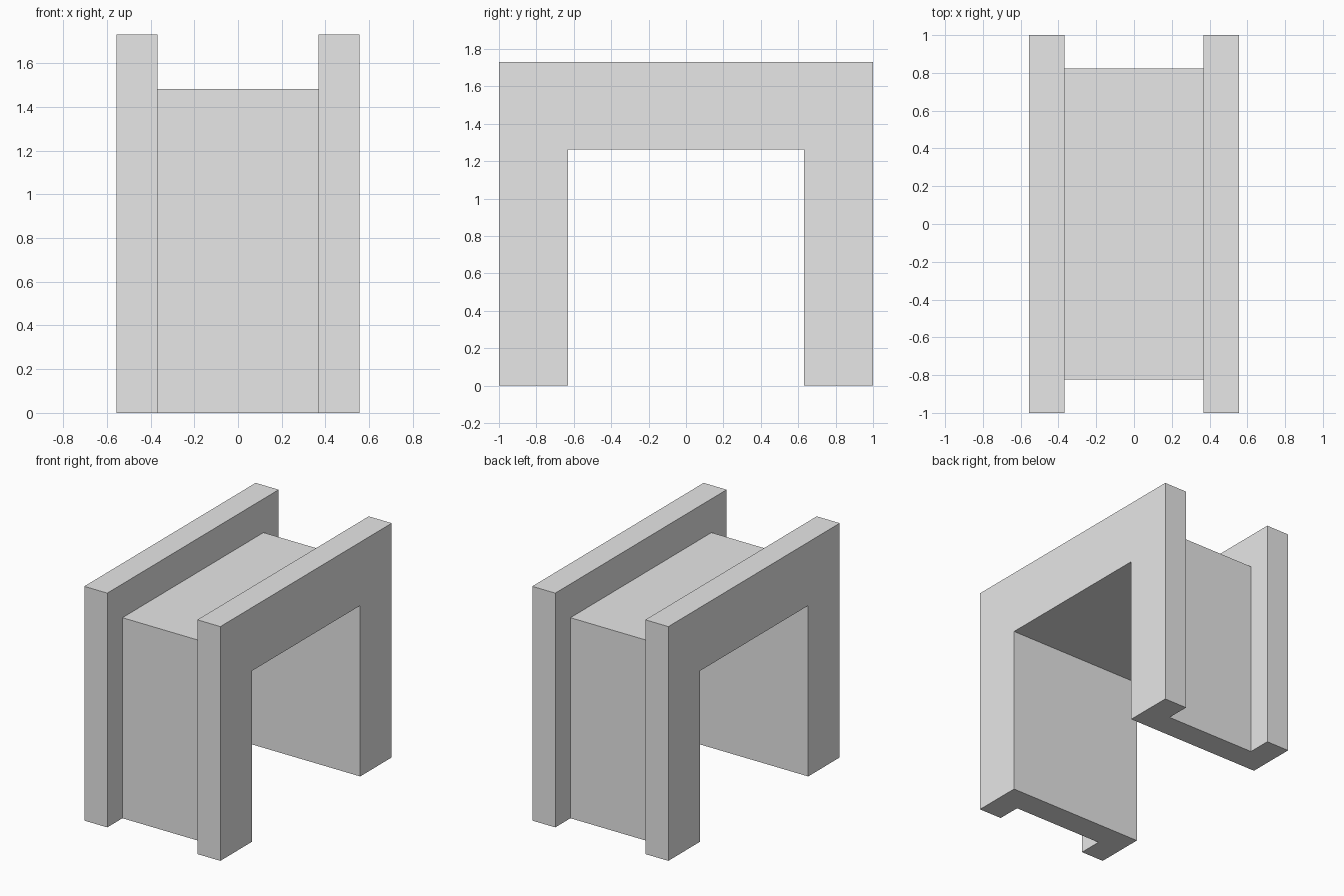
import bpy
import bmesh

default = bpy.data.objects.get("Cube")
if default:
    bpy.data.objects.remove(default, do_unlink=True)

# Single plain grey
grey = bpy.data.materials.new("plain_grey")
grey.use_nodes = True
colour = (0.8, 0.8, 0.8, 1.0)
grey.diffuse_color = colour
grey.node_tree.nodes["Principled BSDF"].inputs["Base Color"].default_value = colour


def arch(name, half_width, outer_y, outer_z, inner_y, inner_z, base=0.0):
    """Square arch profile in the side plane, extruded across the width."""
    profile = [(-outer_y, base), (-outer_y, outer_z), (outer_y, outer_z), (outer_y, base),
               (inner_y, base), (inner_y, inner_z), (-inner_y, inner_z), (-inner_y, base)]
    bm = bmesh.new()
    face = bm.faces.new([bm.verts.new((-half_width, y, z)) for y, z in profile])
    extruded = bmesh.ops.extrude_face_region(bm, geom=[face])["geom"]
    moved = [v for v in extruded if isinstance(v, bmesh.types.BMVert)]
    bmesh.ops.translate(bm, verts=moved, vec=(2 * half_width, 0, 0))
    bmesh.ops.recalc_face_normals(bm, faces=bm.faces)
    mesh = bpy.data.meshes.new(name)
    bm.to_mesh(mesh)
    bm.free()
    mesh.materials.append(grey)
    obj = bpy.data.objects.new(name, mesh)
    bpy.context.collection.objects.link(obj)
    return obj


# Full-width arch, with a channel cut around its outside between two rims
body = arch("channelled_arch", 0.556, 1.0, 1.73, 0.632, 1.262)
cutter = arch("channel_cutter", 0.368, 1.2, 2.0, 0.823, 1.481, base=-0.2)
cutter.hide_render = True

cut = body.modifiers.new("channel", "BOOLEAN")
cut.operation = "DIFFERENCE"
cut.solver = "EXACT"
cut.object = cutter

# Apply the cut and discard the cutter
bpy.context.view_layer.objects.active = body
body.select_set(True)
bpy.ops.object.modifier_apply(modifier=cut.name)
bpy.data.objects.remove(cutter, do_unlink=True)
